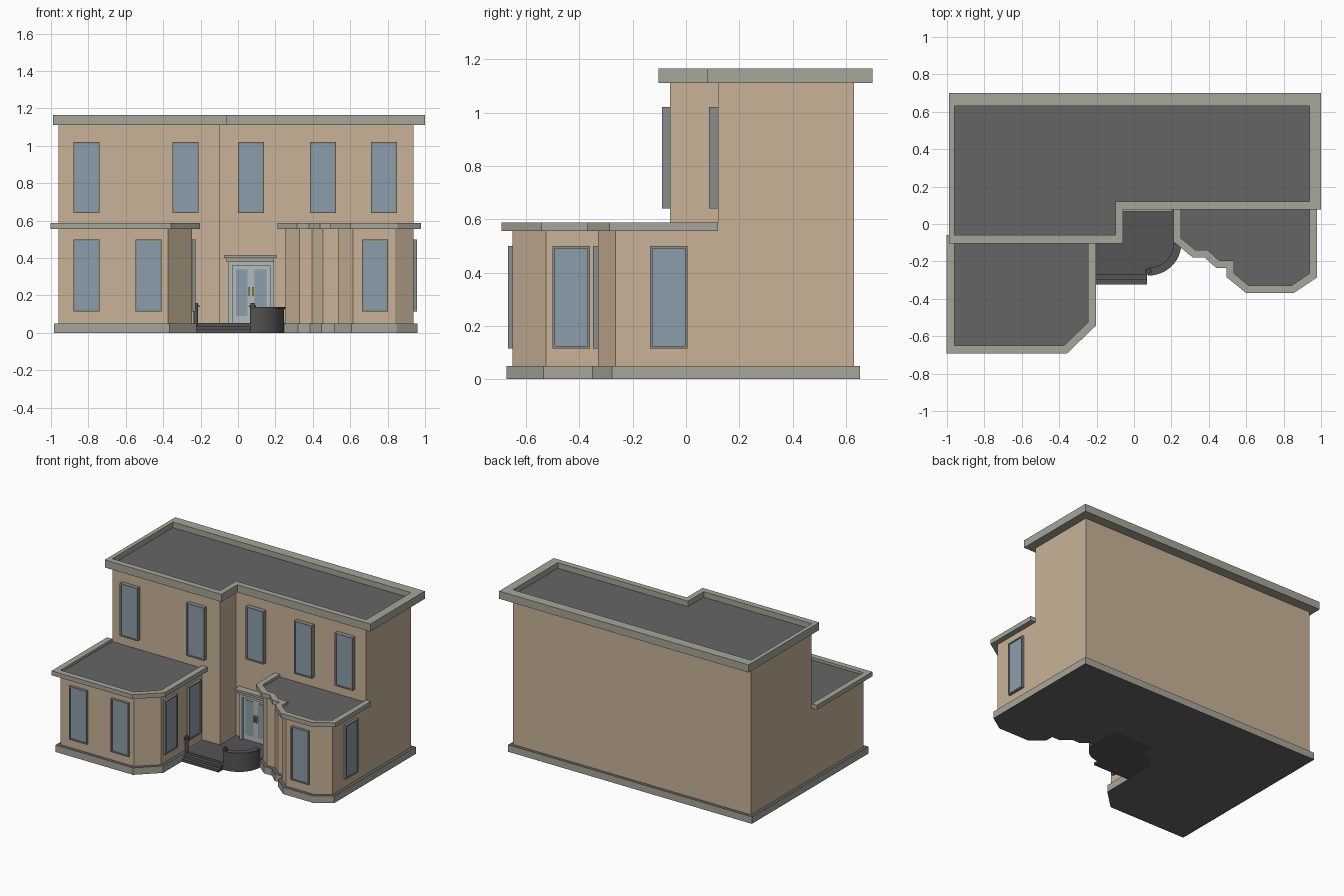
import bpy, bmesh
from math import sin, cos, pi, atan2
from mathutils import Vector, Matrix

if "Cube" in bpy.data.objects:
    bpy.data.objects.remove(bpy.data.objects["Cube"])


def mat(name, rgb):
    m = bpy.data.materials.new(name)
    m.diffuse_color = (*rgb, 1)
    m.use_nodes = True
    m.node_tree.nodes["Principled BSDF"].inputs["Base Color"].default_value = m.diffuse_color
    return m


WALL = mat("wall_tan", (0.58, 0.45, 0.31))
TRIM = mat("trim_stone", (0.38, 0.38, 0.32))
ROOF = mat("roof_grey", (0.13, 0.13, 0.13))
STEP = mat("step_grey", (0.09, 0.09, 0.09))
GLASS = mat("glass", (0.26, 0.34, 0.40))
FRAME = mat("window_frame", (0.25, 0.27, 0.26))
DOOR = mat("door_paint", (0.45, 0.50, 0.50))
GOLD = mat("handle_gold", (0.60, 0.42, 0.10))


def finish(name, bm, mats):
    bmesh.ops.recalc_face_normals(bm, faces=bm.faces)
    if len(mats) > 1:                       # second material on level faces
        for f in bm.faces:
            f.normal_update()
            f.material_index = int(abs(f.normal.z) > 0.9)
    me = bpy.data.meshes.new(name)
    bm.to_mesh(me)
    bm.free()
    for m in mats:
        me.materials.append(m)
    ob = bpy.data.objects.new(name, me)
    bpy.context.collection.objects.link(ob)
    return ob


def prism(name, pts, z0, z1, *mats):
    bm = bmesh.new()
    f = bm.faces.new([bm.verts.new((x, y, z0)) for x, y in pts])
    r = bmesh.ops.extrude_face_region(bm, geom=[f])
    top = [v for v in r["geom"] if isinstance(v, bmesh.types.BMVert)]
    bmesh.ops.translate(bm, vec=(0, 0, z1 - z0), verts=top)
    return finish(name, bm, mats)


def band(name, outer, inner, z0, z1, m, closed=False):
    """Rectangular-section strip running between two matching paths."""
    bm = bmesh.new()
    rings = [[bm.verts.new((*p, z)) for p, z in ((o, z0), (o, z1), (i, z1), (i, z0))]
             for o, i in zip(outer, inner)]
    pairs = list(zip(rings, rings[1:]))
    if closed:
        pairs.append((rings[-1], rings[0]))
    else:
        bm.faces.new(rings[0])
        bm.faces.new(rings[-1])
    for a, b in pairs:
        for k in range(4):
            j = (k + 1) % 4
            bm.faces.new((a[k], a[j], b[j], b[k]))
    return finish(name, bm, [m])


def offset(pts, d, closed=False):
    """Mitred offset to the right of the path direction."""
    n, out = len(pts), []
    for i, p in enumerate(pts):
        p = Vector(p)
        a = Vector(pts[i - 1]) if i or closed else None
        b = Vector(pts[(i + 1) % n]) if i < n - 1 or closed else None
        dirs = [v.normalized() for v in ([p - a] if a else []) + ([b - p] if b else [])]
        ns = [Vector((v.y, -v.x)) for v in dirs]
        s = sum(ns, Vector((0, 0)))
        s.normalize()
        out.append(tuple(p + s * (d / s.dot(ns[0]))))
    return out


def box(name, x0, x1, y0, y1, z0, z1, m):
    return prism(name, [(x0, y0), (x1, y0), (x1, y1), (x0, y1)], z0, z1, m)


def window(name, x, y, z0, z1, depth, angle=0, w=0.14):
    """Pane with raised frame, facing -y before turning by angle."""
    t = 0.009
    h = w / 2
    parts = [box(name + "_pane", -h + t, h - t, -depth + 0.006, 0.005, z0 + t, z1 - t, GLASS)]
    for s in (-1, 1):
        c = s * (h - t / 2)
        parts.append(box(name + "_jamb", c - t / 2, c + t / 2, -depth, 0.005, z0, z1, FRAME))
    for z in (z0, z1 - t):
        parts.append(box(name + "_rail", -h + t, h - t, -depth, 0.005, z, z + t, FRAME))
    for p in parts:
        p.matrix_world = Matrix.Translation((x, y, 0)) @ Matrix.Rotation(angle, 4, 'Z')


# Footprints, counter-clockwise seen from above
main = [(-0.96, -0.06), (-0.10, -0.06), (-0.10, 0.12), (0.938, 0.12), (0.938, 0.63), (-0.96, 0.63)]
left = [(-0.96, -0.06), (-0.96, -0.65), (-0.375, -0.65), (-0.245, -0.525), (-0.245, -0.06)]
right = [(0.25, 0.12), (0.25, -0.075), (0.33, -0.14), (0.395, -0.14), (0.455, -0.195), (0.535, -0.195),
         (0.535, -0.265), (0.615, -0.33), (0.84, -0.33), (0.938, -0.265), (0.938, 0.12)]

# Walls and flat roofs
prism("main_block", main, 0.002, 1.125, WALL, ROOF)
prism("left_wing", left, 0.002, 0.568, WALL, ROOF)
prism("right_wing", right, 0.002, 0.568, WALL, ROOF)

# Roof trims
main_out = [(-0.99, -0.103), (-0.06, -0.103), (-0.06, 0.078), (1.0, 0.078), (1.0, 0.70), (-0.99, 0.70)]
band("main_cornice", main_out, main, 1.11, 1.165, TRIM, True)
band("left_wing_cornice", offset(left, -0.042 * -1), left, 0.555, 0.587, TRIM)
band("right_wing_cornice", offset(right, 0.04), right, 0.555, 0.587, TRIM)

# Plinth round the whole building
whole = left[1:] + main[1:3] + right + main[4:]
whole = [p for i, p in enumerate(whole) if p != whole[i - 1] and p != (0.938, 0.12)]
prism("plinth", offset(whole, 0.023, True), 0, 0.05, TRIM, ROOF)

# Windows
for x in (-0.81, -0.28):
    window("upper_left_window", x, -0.06, 0.64, 1.02, 0.03)
for x in (0.07, 0.455, 0.78):
    window("upper_right_window", x, 0.12, 0.64, 1.02, 0.033)
for x in (-0.81, -0.478):
    window("left_wing_window", x, -0.65, 0.115, 0.5, 0.018)
for y in (-0.43, -0.16):
    window("left_wing_side_window", -0.245, y, 0.115, 0.5, 0.018, pi / 2)
window("right_wing_window", 0.733, -0.33, 0.115, 0.5, 0.018)
window("right_wing_side_window", 0.938, -0.065, 0.115, 0.5, 0.018, pi / 2)

# Double door with surround and stepped hood
for x in (-0.05, 0.17):
    box("door_jamb", x, x + 0.02, 0.09, 0.125, 0.05, 0.38, DOOR)
box("door_head", -0.03, 0.17, 0.09, 0.125, 0.36, 0.38, DOOR)
box("door_hood_lower", -0.062, 0.192, 0.078, 0.125, 0.38, 0.40, TRIM)
box("door_hood_upper", -0.075, 0.205, 0.068, 0.125, 0.40, 0.415, TRIM)
for x in (-0.03, 0.07):
    box("door_leaf", x, x + 0.1, 0.105, 0.125, 0.05, 0.36, DOOR)
    box("door_glass", x + 0.018, x + 0.082, 0.101, 0.11, 0.09, 0.34, GLASS)
for x in (0.06, 0.08):
    box("door_handle", x - 0.005, x + 0.005, 0.09, 0.106, 0.20, 0.245, GOLD)

# Porch platform with rounded corner, and steps
arc = [(0.075 + 0.172 * sin(a), -0.105 - 0.165 * cos(a)) for a in [i * pi / 24 for i in range(13)]]
arc_in = [(0.075 + 0.142 * sin(a), -0.105 - 0.135 * cos(a)) for a in [i * pi / 24 for i in range(13)]]
prism("porch_platform", [(-0.225, 0.12), (-0.225, -0.27)] + arc + [(0.25, 0.12)], 0, 0.053, STEP)
box("middle_step", -0.225, 0.07, -0.297, -0.26, 0, 0.036, STEP)
box("bottom_step", -0.225, 0.07, -0.323, -0.26, 0, 0.018, STEP)

# Curved parapet with coping
band("porch_parapet", arc, arc_in, 0, 0.128, STEP)
band("parapet_coping", offset(arc, 0.006), offset(arc_in, -0.006), 0.128, 0.138, STEP)

# Newel posts
for x, y in ((-0.225, -0.262), (0.077, -0.253)):
    for r, z0, z1 in ((0.012, 0, 0.14), (0.019, 0.138, 0.147), (0.011, 0.147, 0.16)):
        pts = [(x + r * cos(i * pi / 6), y + r * sin(i * pi / 6)) for i in range(12)]
        prism("newel_post", pts, z0, z1, STEP)
